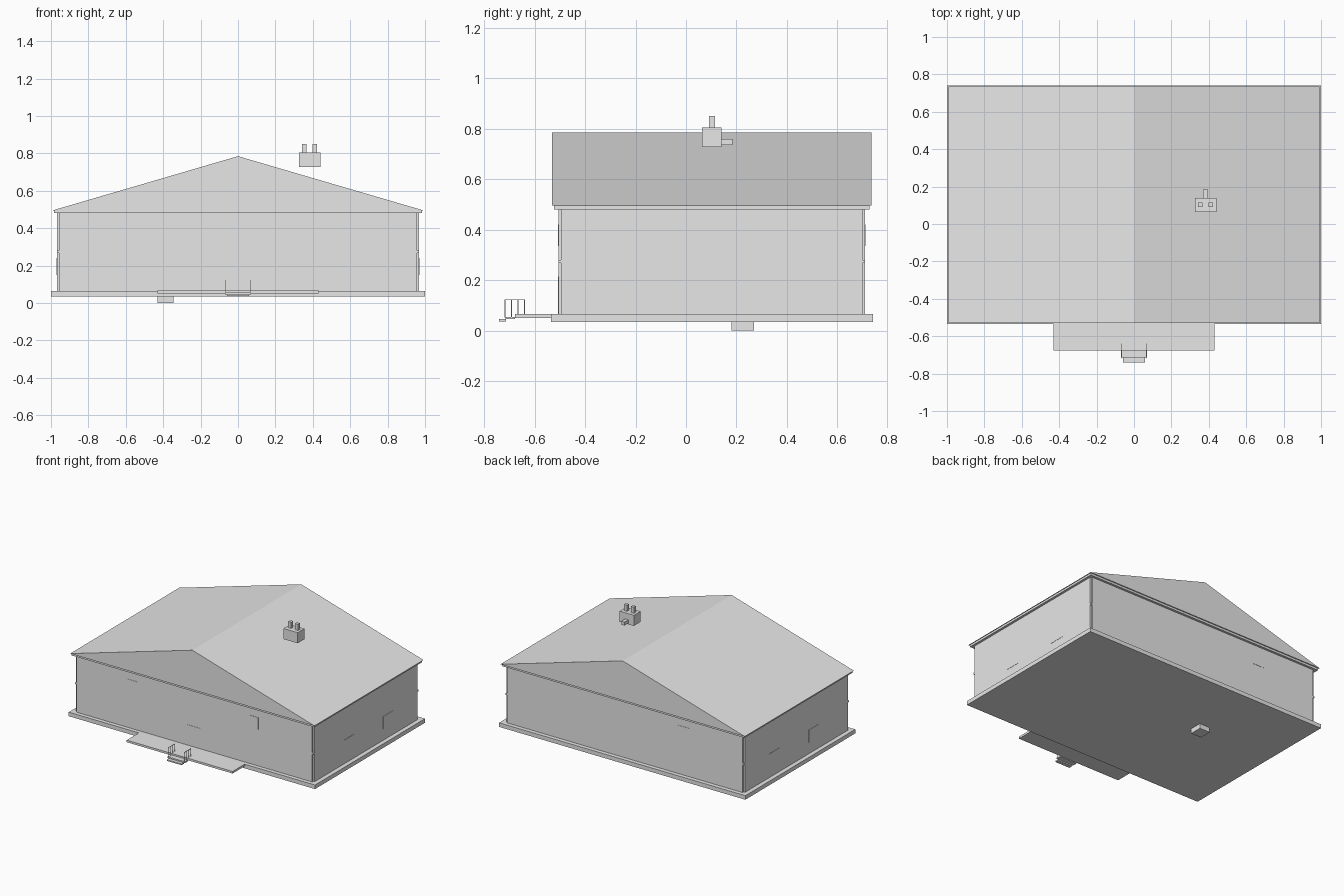
import bpy, bmesh

cube = bpy.data.objects.get("Cube")
if cube:
    bpy.data.objects.remove(cube, do_unlink=True)

grey = bpy.data.materials.new("plain_grey")
grey.use_nodes = True
COLOUR = (0.8, 0.8, 0.8, 1)
grey.diffuse_color = COLOUR
grey.node_tree.nodes["Principled BSDF"].inputs["Base Color"].default_value = COLOUR


def finish(name, bm):
    bmesh.ops.recalc_face_normals(bm, faces=bm.faces)
    mesh = bpy.data.meshes.new(name)
    bm.to_mesh(mesh)
    bm.free()
    mesh.materials.append(grey)
    obj = bpy.data.objects.new(name, mesh)
    bpy.context.collection.objects.link(obj)
    return obj


def box(name, x, y, z):
    """Box from (low, high) ranges on each axis."""
    bm = bmesh.new()
    bmesh.ops.create_cube(bm, size=1)
    for v in bm.verts:
        for i, (low, high) in enumerate((x, y, z)):
            v.co[i] = high if v.co[i] > 0 else low
    return finish(name, bm)


def prism(name, profile, y0, y1):
    """Extrude an x-z profile along y."""
    bm = bmesh.new()
    face = bm.faces.new([bm.verts.new((x, y0, z)) for x, z in profile])
    new = bmesh.ops.extrude_face_region(bm, geom=[face])["geom"]
    verts = [g for g in new if isinstance(g, bmesh.types.BMVert)]
    bmesh.ops.translate(bm, verts=verts, vec=(0, y1 - y0, 0))
    return finish(name, bm)


# Foundation and the small block under it
box("foundation_slab", (-1, 1), (-.535, .74), (.035, .065))
box("under_floor_block", (-.43, -.345), (.18, .27), (0, .036))

# Walls meet at small notched corners
WALL = (.065, .482)
FRONT, BACK, SIDE, T = -.506, .71, .968, .011
box("front_and_back_walls", (-SIDE + T, SIDE - T), (FRONT, BACK), WALL)
for s, side in ((1, "left"), (-1, "right")):
    box(side + "_wall", sorted((s * (SIDE - T), s * SIDE)),
        (FRONT + T, BACK - T), WALL)
    # Short ties fill the notch at mid height
    for y, end in ((FRONT, "front"), (BACK - T, "back")):
        box(f"{end}_{side}_corner_tie", sorted((s * (SIDE - T), s * SIDE)),
            (y, y + T), (.268, .28))

# Roof with eaves band
box("eaves_band", (-.985, .985), (-.522, .727), (.48, .497))
prism("gable_roof", [(-.992, .495), (.992, .495), (0, .785)], -.53, .735)

# Door and windows as thin plates
P = .002
box("front_door", (-.065, .055), (FRONT - P, FRONT), (.066, .215))
for x in (-.5, .48):
    box("front_window", (x - .04, x + .04), (FRONT - P, FRONT), (.335, .42))
box("back_window", (-.53, -.43), (BACK, BACK + P), (.335, .42))
for s in (1, -1):
    for y in (-.1, .36):
        box("side_window", sorted((s * SIDE, s * (SIDE + P))),
            (y - .06, y + .06), (.15, .24))

# Chimney with two flues and a rear stub
box("chimney_body", (.325, .44), (.063, .14), (.727, .805))
for x in (.355, .41):
    box("chimney_flue", (x - .012, x + .012), (.092, .115), (.805, .85))
box("chimney_rear_stub", (.37, .396), (.14, .185), (.735, .76))

# Porch and steps
box("porch_platform", (-.43, .43), (-.677, -.535), (.051, .066))
box("upper_step", (-.07, .07), (-.715, -.677), (.046, .055))
box("lower_step", (-.06, .06), (-.74, -.713), (.037, .046))

# Thin step railings
R = .0015
for x in (-.065, .065):
    box("handrail", (x - R, x + R), (-.719, -.638), (.121, .124))
    for i in range(4):
        y = -.7175 + i * .026
        box("rail_post", (x - R, x + R), (y - R, y + R),
            (.053 if i < 2 else .065, .122))
